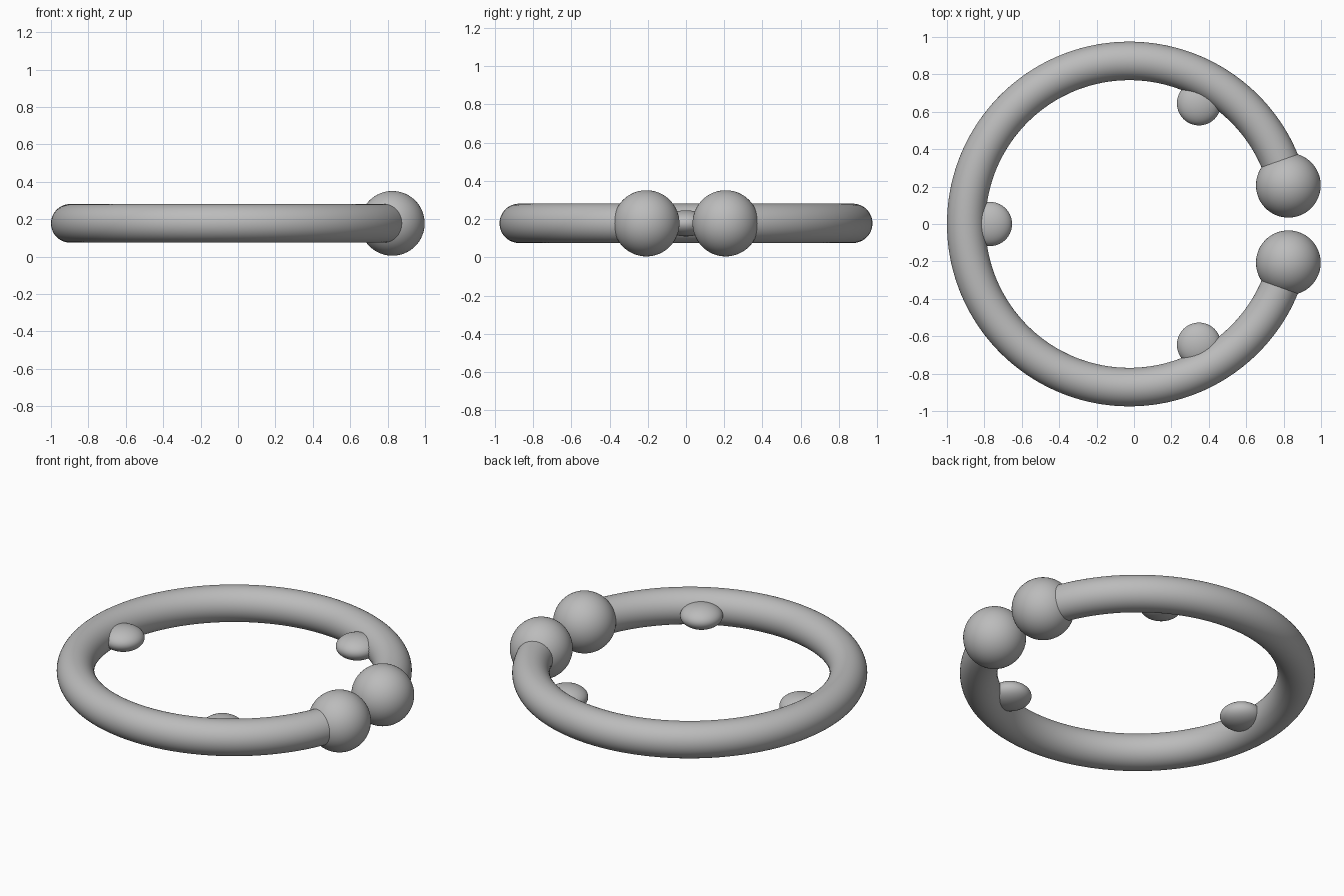
import bpy, bmesh, math
from mathutils import Matrix, Vector

cube = bpy.data.objects.get("Cube")
if cube:
    bpy.data.objects.remove(cube, do_unlink=True)

CENTRE = Vector((-0.025, 0, 0.178))
RING_RADIUS = 0.872
TUBE_RADIUS = 0.103
BALL_ANGLE = math.radians(13.7)

metal = bpy.data.materials.new("grey metal")
metal.use_nodes = True
colour = (0.5, 0.5, 0.5, 1)
metal.diffuse_color = colour
metal.node_tree.nodes["Principled BSDF"].inputs["Base Color"].default_value = colour


def finish(bm, name):
    bmesh.ops.recalc_face_normals(bm, faces=bm.faces)
    mesh = bpy.data.meshes.new(name)
    bm.to_mesh(mesh)
    bm.free()
    mesh.materials.append(metal)
    mesh.shade_smooth()
    obj = bpy.data.objects.new(name, mesh)
    bpy.context.collection.objects.link(obj)
    return obj


def on_ring(angle, radius):
    return CENTRE + Vector((math.cos(angle), math.sin(angle), 0)) * radius


def ellipsoid(name, location, radius, height):
    bm = bmesh.new()
    bmesh.ops.create_uvsphere(bm, u_segments=64, v_segments=32, radius=1)
    bmesh.ops.scale(bm, verts=bm.verts, vec=(radius, radius, height))
    obj = finish(bm, name)
    obj.location = location
    return obj


# Open ring: a circle swept from one ball centre round to the other
bm = bmesh.new()
section = bmesh.ops.create_circle(
    bm, segments=48, radius=TUBE_RADIUS,
    matrix=Matrix.Translation((RING_RADIUS, 0, 0)) @ Matrix.Rotation(math.pi / 2, 4, 'X'))
bmesh.ops.rotate(bm, verts=section["verts"], cent=(0, 0, 0),
                 matrix=Matrix.Rotation(BALL_ANGLE, 3, 'Z'))
bmesh.ops.spin(bm, geom=bm.verts[:] + bm.edges[:], cent=(0, 0, 0), axis=(0, 0, 1),
               angle=2 * math.pi - 2 * BALL_ANGLE, steps=160)
ring = finish(bm, "open_ring")
ring.location = CENTRE

# Balls closing both ends
for side, name in ((1, "back_end_ball"), (-1, "front_end_ball")):
    ellipsoid(name, on_ring(side * BALL_ANGLE, RING_RADIUS + 0.003), 0.173, 0.173)

# Flattened nubs on the inside of the ring
for degrees, name in ((60, "back_nub"), (180, "side_nub"), (300, "front_nub")):
    ellipsoid(name, on_ring(math.radians(degrees), 0.745), 0.118, 0.068)
